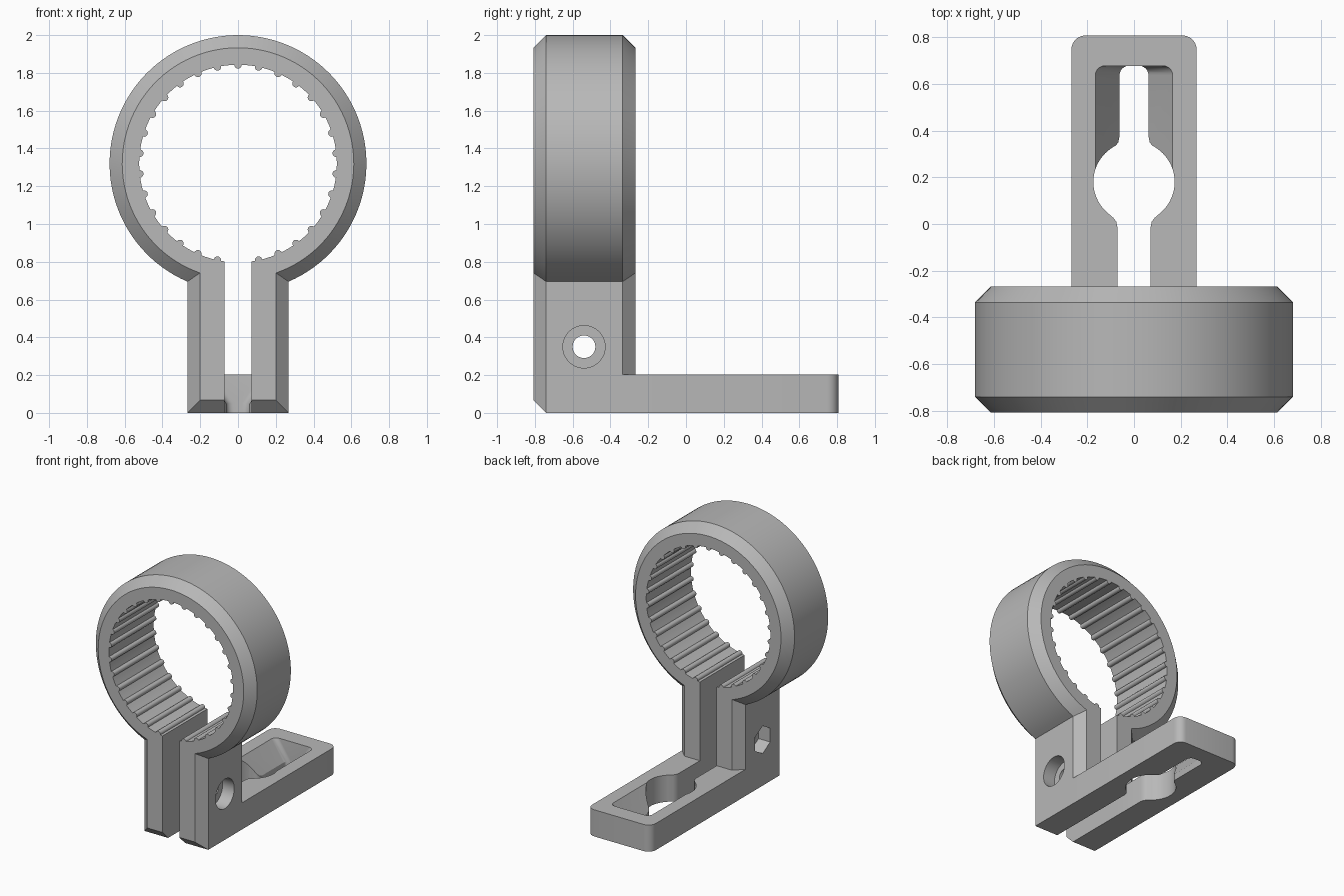
import bpy, bmesh
from math import sin, cos, asin, sqrt, radians, pi

cube = bpy.data.objects.get("Cube")
if cube:
    bpy.data.objects.remove(cube, do_unlink=True)

grey = bpy.data.materials.new("grey plastic")
grey.use_nodes = True
grey.diffuse_color = (0.48, 0.48, 0.48, 1)
grey.node_tree.nodes["Principled BSDF"].inputs["Base Color"].default_value = grey.diffuse_color

FRONT, BACK, TAIL = -0.807, -0.268, 0.807   # y stations
RING_Z, RING_R, LEG_W, CHAMFER = 1.32, 0.68, 0.268, 0.067
SLOT = 0.071


def loft(name, loops):
    """Closed solid through loops with equal point counts."""
    bm = bmesh.new()
    rings = [[bm.verts.new(p) for p in loop] for loop in loops]
    n = len(rings[0])
    for a, b in zip(rings, rings[1:]):
        for i in range(n):
            j = (i + 1) % n
            bm.faces.new((a[i], a[j], b[j], b[i]))
    bm.faces.new(rings[0])
    bm.faces.new(rings[-1])
    bmesh.ops.recalc_face_normals(bm, faces=bm.faces)
    mesh = bpy.data.meshes.new(name)
    bm.to_mesh(mesh)
    bm.free()
    mesh.materials.append(grey)
    ob = bpy.data.objects.new(name, mesh)
    bpy.context.collection.objects.link(ob)
    return ob


def combine(target, other, operation):
    """Apply a boolean and discard the helper solid."""
    other.hide_render = True
    mod = target.modifiers.new("bool", 'BOOLEAN')
    mod.operation, mod.solver, mod.object = operation, 'EXACT', other
    bpy.context.view_layer.objects.active = target
    bpy.ops.object.modifier_apply(modifier=mod.name)
    bpy.data.objects.remove(other, do_unlink=True)


def outline(y, inset, bottom):
    """Ring standing on legs, as one outline."""
    r, w = RING_R - inset, LEG_W - inset
    phi, n = asin(w / r), 96
    start, sweep = phi - pi / 2, 2 * pi - 2 * phi
    pts = [(r * cos(start + sweep * i / n), y, RING_Z + r * sin(start + sweep * i / n))
           for i in range(n + 1)]
    return pts + [(-w, y, bottom), (w, y, bottom)]


def plan(w, y0, y1, r, z):
    """Strip seen from above with its two rear corners rounded."""
    arc = [radians(a) for a in range(0, 91, 15)]
    right = [(w - r + r * cos(a), y1 - r + r * sin(a), z) for a in arc]
    left = [(-x, y, z) for x, y, z in reversed(right)]
    return [(w, y0, z)] + right + left + [(-w, y0, z)]


def cross_cylinder(name, r, x0, x1, sides):
    """Cylinder along x on the bolt axis."""
    return loft(name, [[(x, -0.54 + r * sin(2 * pi * i / sides), 0.35 + r * cos(2 * pi * i / sides))
                        for i in range(sides)] for x in (x0, x1)])


# Chamfered ring and legs
clamp = loft("clamp_bracket", [
    outline(FRONT, CHAMFER, CHAMFER),
    outline(FRONT + CHAMFER, 0, 0),
    outline(BACK - CHAMFER, 0, 0),
    outline(BACK, CHAMFER, 0)])

# Foot running backwards
combine(clamp, loft("foot", [plan(LEG_W, -0.5, TAIL, 0.06, z) for z in (0, 0.203)]), 'UNION')

# Ribbed bore
bore = []
RIBS, BORE_R, RIB_R = 30, 0.523, 0.02
for k in range(RIBS):
    mid = pi / 2 + 2 * pi * k / RIBS
    for t in range(9):
        s = -RIB_R * cos(pi * t / 8)
        bore.append((BORE_R - sqrt(max(RIB_R ** 2 - s * s, 0)), mid + s / BORE_R))
    edge = RIB_R / BORE_R
    gap = 2 * pi / RIBS - 2 * edge
    bore += [(BORE_R, mid + edge + gap * f / 3) for f in (1, 2)]
combine(clamp, loft("bore", [[(r * cos(a), y, RING_Z + r * sin(a)) for r, a in bore]
                             for y in (-1, 0)]), 'DIFFERENCE')

# Slot between the legs, continued into the foot
combine(clamp, loft("leg_slot", [
    [(-SLOT, -1, z), (SLOT, -1, z), (SLOT, 0.1, z), (-SLOT, 0.1, z)]
    for z in (-0.1, 1.1)]), 'DIFFERENCE')

# Round opening in the foot
HOLE_Y, HOLE_R = 0.18, 0.174
combine(clamp, loft("round_opening", [
    [(HOLE_R * cos(2 * pi * i / 64), HOLE_Y + HOLE_R * sin(2 * pi * i / 64), z) for i in range(64)]
    for z in (-0.1, 0.4)]), 'DIFFERENCE')

# Tapered rear slot
combine(clamp, loft("rear_slot", [
    plan(w, 0.22, 0.677, 0.04, z)
    for w, z in ((0.062, -0.1), (0.062, 0.05), (0.199, 0.253))]), 'DIFFERENCE')

# Eased necks on both sides of the round opening
for side, w in ((-1, SLOT), (1, 0.062)):
    half = [(w, 0.195), (w + 0.005, 0.17), (w + 0.018, 0.153), (0.118, 0.128), (0.1, 0.06)]
    pts = half + [(-x, d) for x, d in reversed(half)]
    combine(clamp, loft("neck", [[(x, HOLE_Y + side * d, z) for x, d in pts]
                                 for z in (-0.1, 0.4)]), 'DIFFERENCE')

# Bolt hole, round head recess and hexagonal nut recess
for part in (("bolt_hole", 0.06, -0.4, 0.4, 40),
             ("head_recess", 0.112, 0.17, 0.4, 48),
             ("nut_recess", 0.105, -0.4, -0.17, 6)):
    combine(clamp, cross_cylinder(*part), 'DIFFERENCE')

bpy.ops.object.select_all(action='DESELECT')
clamp.select_set(True)
bpy.context.view_layer.objects.active = clamp
bpy.ops.object.shade_smooth_by_angle(angle=radians(30))
